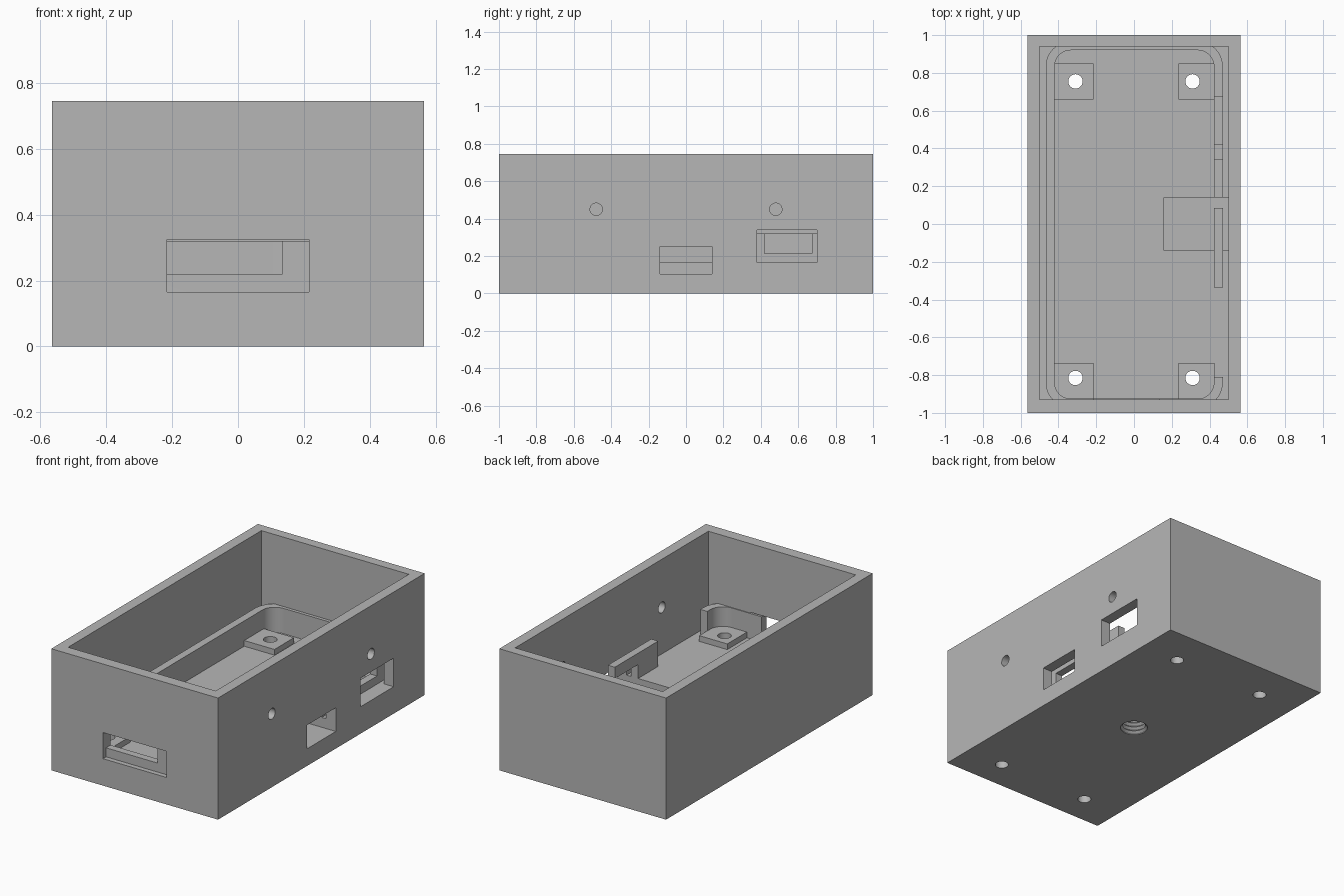
import bpy
import bmesh
import math
from mathutils import Matrix, Vector

cube = bpy.data.objects.get("Cube")
if cube:
    bpy.data.objects.remove(cube, do_unlink=True)

grey = bpy.data.materials.new("plain_grey")
grey.use_nodes = True
COLOUR = (0.47, 0.47, 0.47, 1)
grey.diffuse_color = COLOUR
for node in grey.node_tree.nodes:
    if node.type == 'BSDF_PRINCIPLED':
        node.inputs["Base Color"].default_value = COLOUR


def finish(name, bm):
    bmesh.ops.recalc_face_normals(bm, faces=bm.faces)
    mesh = bpy.data.meshes.new(name)
    bm.to_mesh(mesh)
    bm.free()
    mesh.materials.append(grey)
    obj = bpy.data.objects.new(name, mesh)
    bpy.context.collection.objects.link(obj)
    return obj


def box(name, x, y, z, radius=0):
    """Box from (min, max) ranges, with optional rounded vertical corners."""
    bm = bmesh.new()
    bmesh.ops.create_cube(bm, size=1)
    for v in bm.verts:
        v.co = Vector(r[1] if c > 0 else r[0] for c, r in zip(v.co, (x, y, z)))
    if radius:
        edges = [e for e in bm.edges
                 if abs(e.verts[0].co.z - e.verts[1].co.z) > 0.01]
        bmesh.ops.bevel(bm, geom=edges, offset=radius, segments=12,
                        profile=0.5, affect='EDGES')
    return finish(name, bm)


def rod(centre, radius, length, axis='Z'):
    bm = bmesh.new()
    turn = Matrix.Rotation(math.pi / 2, 4, 'Y') if axis == 'X' else Matrix()
    bmesh.ops.create_cone(bm, cap_ends=True, segments=40, radius1=radius,
                          radius2=radius, depth=length,
                          matrix=Matrix.Translation(centre) @ turn)
    return finish("cutter", bm)


def lathe(profile):
    bm = bmesh.new()
    verts = [bm.verts.new((r, 0, z)) for r, z in profile]
    edges = [bm.edges.new(pair) for pair in zip(verts, verts[1:])]
    bmesh.ops.spin(bm, geom=verts + edges, cent=(0, 0, 0), axis=(0, 0, 1),
                   angle=math.tau, steps=40)
    bmesh.ops.remove_doubles(bm, verts=bm.verts, dist=0.0005)
    return finish("cutter", bm)


def cut(target, cutter):
    mod = target.modifiers.new("cut", 'BOOLEAN')
    mod.operation = 'DIFFERENCE'
    mod.solver = 'EXACT'
    mod.object = cutter
    cutter.hide_render = True
    bpy.context.view_layer.objects.active = target
    bpy.ops.object.modifier_apply(modifier=mod.name)
    bpy.data.objects.remove(cutter, do_unlink=True)


def cut_box(target, *ranges):
    cut(target, box("cutter", *ranges))


FLOOR = 0.165
PORT = ((0.16, 0.7), (-0.14, 0.14), (0.105, 0.25))

# Open-topped housing
housing = box("housing", (-0.565, 0.565), (-1, 1), (0, 0.745))
cut_box(housing, (-0.5, 0.5), (-0.93, 0.94), (FLOOR, 0.9))

# Front slot, side window, and side port with its floor pocket
cut_box(housing, (-0.215, 0.215), (-1.1, -0.9), (FLOOR, 0.325))
cut_box(housing, (0.45, 0.7), (0.38, 0.7), (FLOOR, 0.34))
cut_box(housing, *PORT)

# Round side holes
for y in (-0.48, 0.48):
    cut(housing, rod((0.53, y, 0.45), 0.033, 0.2, 'X'))

# Blind threaded hole underneath
pitch = 0.026
thread = [(0, -0.02), (0.078, -0.02), (0.078, 0.004)]
for i in range(4):
    thread += [(0.064, 0.004 + (i + 0.5) * pitch), (0.078, 0.004 + (i + 1) * pitch)]
thread += [(0.064, 0.125), (0, 0.125)]
cut(housing, lathe(thread))

# Inner rim with rounded corners
rim = box("inner_rim", (-0.467, 0.47), (-0.97, 0.965), (0.15, 0.32), 0.13)
cut(rim, box("cutter", (-0.42, 0.423), (-0.925, 0.92), (0, 0.5), 0.085))
cut_box(rim, (-0.215, 0.135), (-1.1, -0.85), (0.22, 0.5))
cut_box(rim, (0.4, 0.6), (-0.81, -0.335), (0.1, 0.5))
cut_box(rim, (0.4, 0.6), (0.085, 0.34), (0.215, 0.5))
cut_box(rim, (0.4, 0.6), (0.42, 0.675), (0.215, 0.5))
cut_box(rim, *PORT)

# Corner mounting pads, drilled through with the housing floor
parts = [housing, rim]
for side, x in (("right", (-0.43, -0.215)), ("left", (0.235, 0.425))):
    for end, y, hole_y in (("front", (-0.94, -0.735), -0.815),
                           ("back", (0.66, 0.85), 0.755)):
        pad = box(f"{end}_{side}_pad", x, y, (0.15, 0.2))
        hole_x = -0.31 if side == "right" else 0.31
        for part in (housing, pad):
            cut(part, rod((hole_x, hole_y, 0.1), 0.038, 0.4))
        parts.append(pad)

# Smooth the rounded surfaces only
bpy.ops.object.select_all(action='DESELECT')
for part in parts:
    part.select_set(True)
bpy.context.view_layer.objects.active = housing
bpy.ops.object.shade_smooth_by_angle(angle=math.radians(30))
